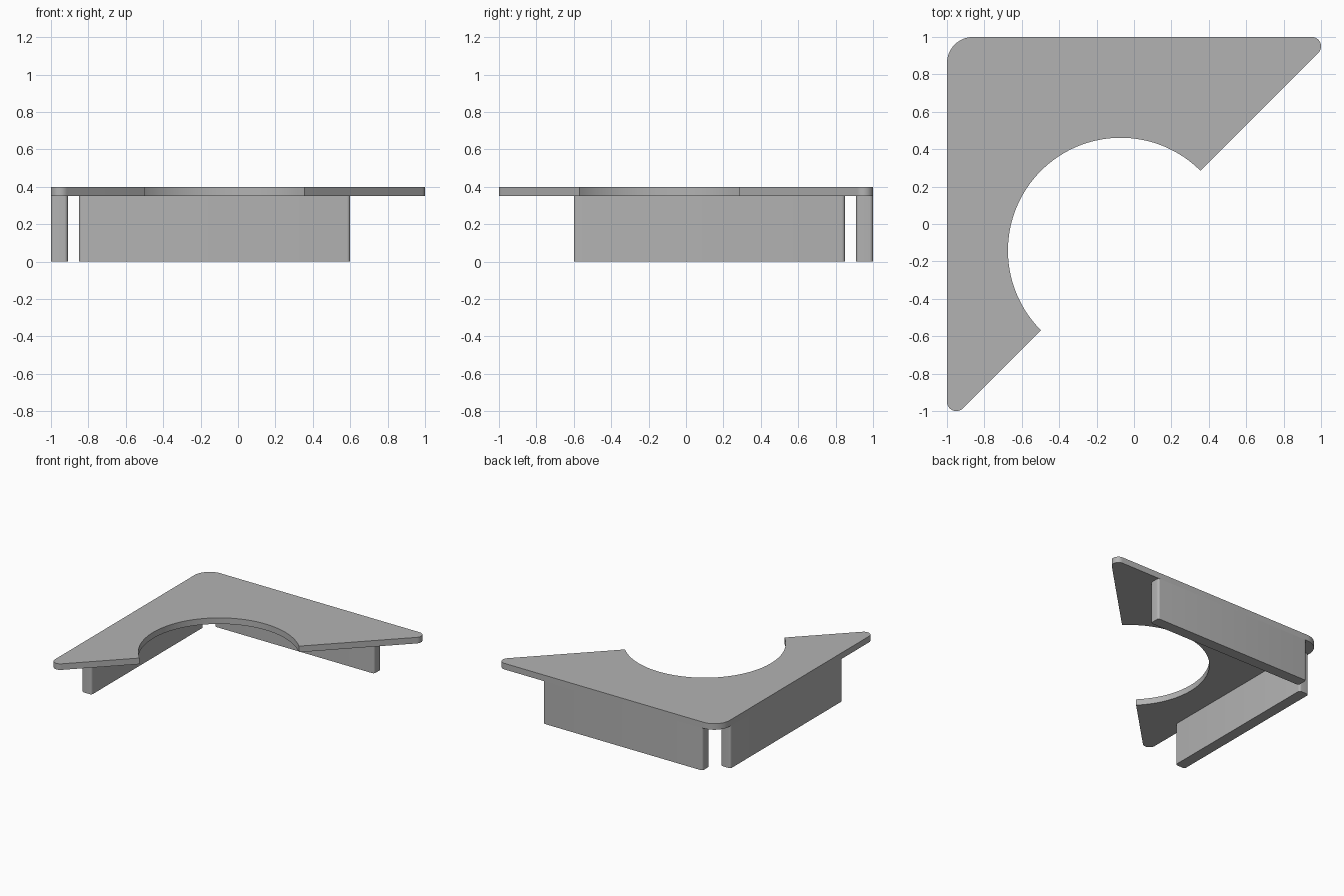
import bpy, bmesh
from math import cos, sin, radians

cube = bpy.data.objects.get("Cube")
if cube:
    bpy.data.objects.remove(cube, do_unlink=True)

grey = bpy.data.materials.new("plain_grey")
grey.use_nodes = True
colour = (0.45, 0.45, 0.45, 1)
grey.diffuse_color = colour
grey.node_tree.nodes["Principled BSDF"].inputs["Base Color"].default_value = colour


def arc(cx, cy, r, start, end, steps):
    """Points along an arc, angles in degrees."""
    angles = [radians(start + (end - start) * i / steps) for i in range(steps + 1)]
    return [(cx + r * cos(a), cy + r * sin(a)) for a in angles]


def extrude(name, outline, z0, z1):
    """Solid prism from a counter-clockwise outline."""
    bm = bmesh.new()
    face = bm.faces.new([bm.verts.new((x, y, z0)) for x, y in outline])
    top = bmesh.ops.extrude_face_region(bm, geom=[face])["geom"]
    verts = [v for v in top if isinstance(v, bmesh.types.BMVert)]
    bmesh.ops.translate(bm, verts=verts, vec=(0, 0, z1 - z0))
    bmesh.ops.recalc_face_normals(bm, faces=bm.faces)
    mesh = bpy.data.meshes.new(name)
    bm.to_mesh(mesh)
    bm.free()
    mesh.materials.append(grey)
    obj = bpy.data.objects.new(name, mesh)
    bpy.context.collection.objects.link(obj)
    bpy.ops.object.select_all(action="DESELECT")
    obj.select_set(True)
    bpy.context.view_layer.objects.active = obj
    bpy.ops.object.shade_smooth_by_angle(angle=radians(30))
    return obj


def rounded_rect(x0, x1, y0, y1, r):
    return (arc(x1 - r, y1 - r, r, 0, 90, 6) + arc(x0 + r, y1 - r, r, 90, 180, 6)
            + arc(x0 + r, y0 + r, r, 180, 270, 6) + arc(x1 - r, y0 + r, r, 270, 360, 6))


# Corner plate: rounded tips and corner, half-round cut in the diagonal edge
tip, corner = 0.05, 0.14
plate = (arc(1 - tip, 1 - tip, tip, -45, 90, 16)
         + arc(corner - 1, 1 - corner, corner, 90, 180, 16)
         + arc(tip - 1, tip - 1, tip, 180, 315, 16)
         + arc(-0.071, -0.142, 0.603, 225, 45, 64))
extrude("corner_plate", plate, 0.35, 0.40)

# Two walls under the straight edges, with a gap at the corner
extrude("back_wall", rounded_rect(-0.85, 0.6, 0.91, 1, 0.018), 0, 0.35)
extrude("right_wall", rounded_rect(-1, -0.91, -0.6, 0.85, 0.018), 0, 0.35)
